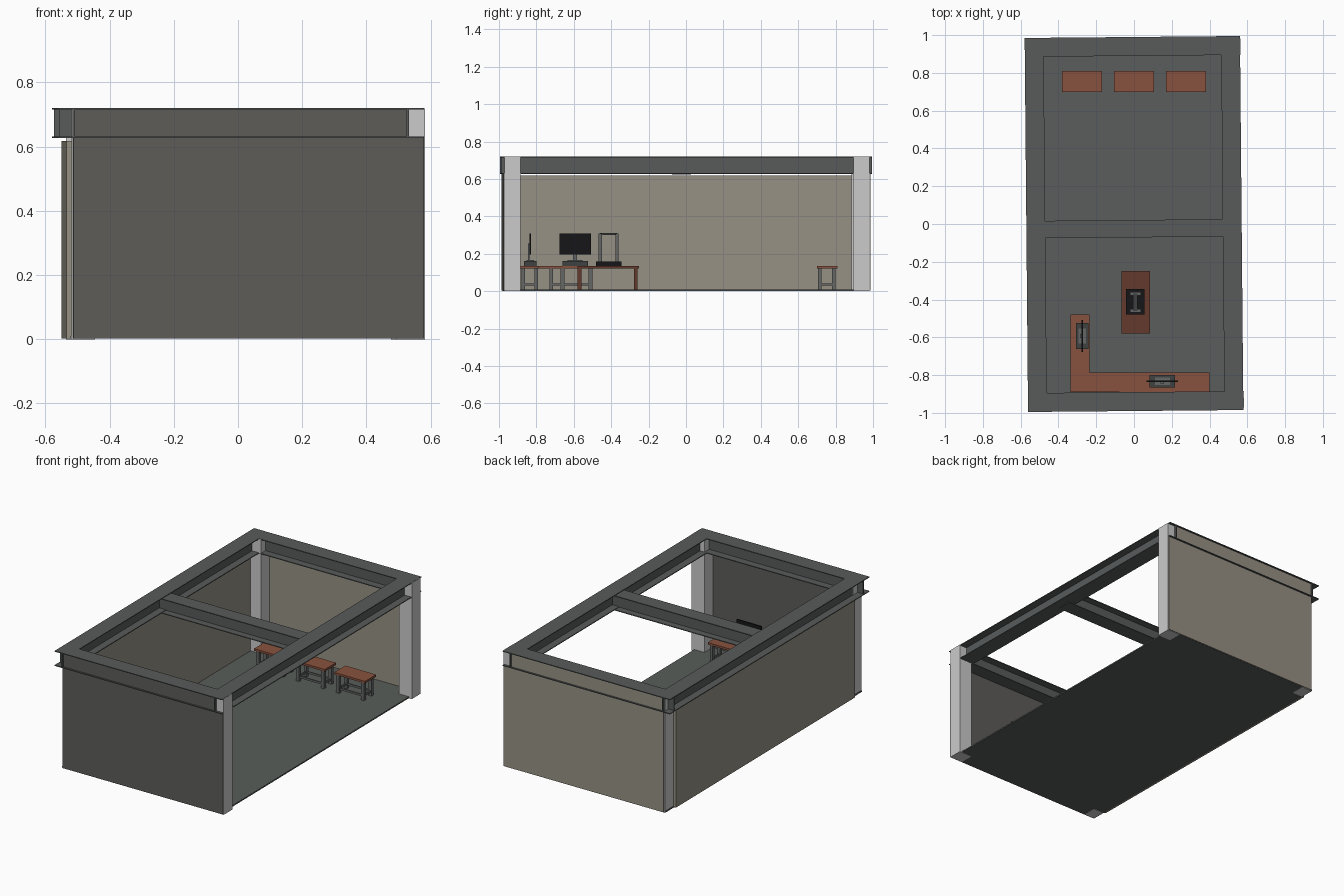
import bpy, bmesh, math
from mathutils import Matrix, Vector

if "Cube" in bpy.data.objects:
    bpy.data.objects.remove(bpy.data.objects["Cube"])

ROOM_TURN = Matrix.Rotation(math.radians(0.52), 4, 'Z')


def material(name, rgb):
    m = bpy.data.materials.new(name)
    m.diffuse_color = (*rgb, 1)
    m.use_nodes = True
    m.node_tree.nodes["Principled BSDF"].inputs["Base Color"].default_value = m.diffuse_color
    return m


steel = material("dark_steel", (0.098, 0.105, 0.105))
dark_wall = material("dark_wall", (0.11, 0.108, 0.1))
tan_wall = material("tan_wall", (0.31, 0.285, 0.235))
floor_mat = material("floor_grey", (0.1, 0.11, 0.103))
wood = material("red_wood", (0.25, 0.085, 0.05))
dark_wood = material("dark_red_wood", (0.127, 0.042, 0.027))
leg_grey = material("leg_grey", (0.13, 0.135, 0.135))
base_grey = material("base_grey", (0.05, 0.055, 0.055))
black = material("black", (0.008, 0.008, 0.009))


def part(name, boxes, mat=None, turn=False):
    """One object from boxes given as (x0, x1, y0, y1, z0, z1)."""
    bm = bmesh.new()
    for x0, x1, y0, y1, z0, z1 in boxes:
        m = Matrix.Translation(((x0 + x1) / 2, (y0 + y1) / 2, (z0 + z1) / 2))
        m = m @ Matrix.Diagonal((x1 - x0, y1 - y0, z1 - z0, 1))
        bmesh.ops.create_cube(bm, size=1, matrix=m)
    if turn:
        bm.transform(ROOM_TURN)
    me = bpy.data.meshes.new(name)
    bm.to_mesh(me)
    bm.free()
    ob = bpy.data.objects.new(name, me)
    bpy.context.collection.objects.link(ob)
    if mat:
        me.materials.append(mat)
    return ob


def i_beam(name, along_x, mid, a, b, z0=0.627, z1=0.72, w=0.05):
    """Steel beam: two flanges and a central web."""
    boxes = []
    for half, lo, hi in ((w, z0, z0 + 0.005), (w, z1 - 0.005, z1), (0.004, z0, z1)):
        p, q = mid - half, mid + half
        boxes.append((a, b, p, q, lo, hi) if along_x else (p, q, a, b, lo, hi))
    part(name, boxes, steel, True)


# Room shell
part("floor", [(-0.53, 0.555, -0.975, 0.975, 0.002, 0.01)], floor_mat, True)
part("left_wall", [(-0.542, -0.525, -0.89, 0.89, 0.003, 0.618)], tan_wall, True)
for name, s, mat in (("front_wall", -1, dark_wall), ("back_wall", 1, tan_wall)):
    y0, y1 = sorted((s * 0.973, s * 0.981))
    part(name, [(-0.522, 0.57, y0, y1, 0.003, 0.627),
                (-0.522, 0.522, y0, y1, 0.627, 0.718)], mat, True)

# Corner columns
for s, label in ((-1, "front"), (1, "back")):
    y0, y1 = sorted((s * 0.89, s * 0.976))
    part(label + "_right_column", [(0.485, 0.573, y0, y1, 0, 0.719)], None, True)
    part(label + "_left_column", [(-0.527, -0.455, y0, y1, 0, 0.719)], None, True)

# Roof frame
i_beam("left_beam", False, -0.52, -0.99, 0.99)
i_beam("right_beam", False, 0.52, -0.99, 0.99)
i_beam("front_beam", True, -0.94, -0.565, 0.565)
i_beam("back_beam", True, 0.94, -0.565, 0.565)
i_beam("middle_beam", True, -0.025, -0.515, 0.515, 0.624, 0.716, 0.046)


def leg_frame(name, xs, ys, top=0.122, t=0.01):
    """Posts at every x/y pair with low stretchers between them."""
    boxes = [(x - t, x + t, y - t, y + t, 0.01, top) for x in xs for y in ys]
    boxes += [(xs[0], xs[-1], y - 0.004, y + 0.004, 0.03, 0.042) for y in ys]
    boxes += [(x - 0.004, x + 0.004, ys[0], ys[-1], 0.03, 0.042) for x in xs]
    part(name, boxes, leg_grey)


# Three benches along the back
for i, x in enumerate((-0.275, -0.0, 0.275)):
    part(f"bench_top_{i + 1}", [(x - 0.105, x + 0.105, 0.70, 0.81, 0.122, 0.135)], wood)
    leg_frame(f"bench_legs_{i + 1}", (x - 0.085, x + 0.085), (0.715, 0.79))

# Corner desk
part("corner_desk_top", [(-0.335, 0.40, -0.89, -0.785, 0.122, 0.135),
                         (-0.335, -0.235, -0.785, -0.48, 0.122, 0.135)], wood)
leg_frame("desk_legs_long", (-0.31, 0.02, 0.08, 0.38), (-0.87, -0.80))
leg_frame("desk_legs_short", (-0.32, -0.25), (-0.72, -0.66, -0.51))

# Centre table with end supports
part("centre_table", [(-0.065, 0.085, -0.58, -0.25, 0.122, 0.135)]
     + [(x, x + 0.02, y, y + 0.02, 0.01, 0.122)
        for x in (-0.065, 0.065) for y in (-0.58, -0.278)], dark_wood)


def monitor(name, loc, angle):
    """Screen on a stand with a box base, facing local +y."""
    place = Matrix.Translation(Vector(loc)) @ Matrix.Rotation(math.radians(angle), 4, 'Z')
    for suffix, boxes, mat in (
            ("base", [(-0.068, 0.068, -0.033, 0.033, 0, 0.025)], base_grey),
            ("stand", [(-0.01, 0.01, -0.012, -0.004, 0.025, 0.12),
                       (-0.04, 0.04, -0.02, 0.02, 0.025, 0.032)], leg_grey),
            ("screen", [(-0.084, 0.084, -0.004, 0.004, 0.062, 0.172)], black)):
        part(f"{name}_{suffix}", boxes, mat).matrix_world = place


monitor("side_monitor", (-0.273, -0.593, 0.135), -90)
monitor("front_monitor", (0.15, -0.833, 0.135), 0)

# Machine on the centre table: base, upright frame, bridge
part("machine_base", [(-0.042, 0.056, -0.48, -0.345, 0.135, 0.158)], black)
part("machine_frame",
     [(x, x + 0.012, y, y + 0.018, 0.158, 0.305)
      for x in (-0.022, 0.024) for y in (-0.468, -0.378)]
     + [(-0.022, 0.036, y, y + 0.018, 0.298, 0.308) for y in (-0.468, -0.378)], leg_grey)
part("machine_bridge", [(-0.005, 0.019, -0.46, -0.368, 0.301, 0.312)], base_grey)
